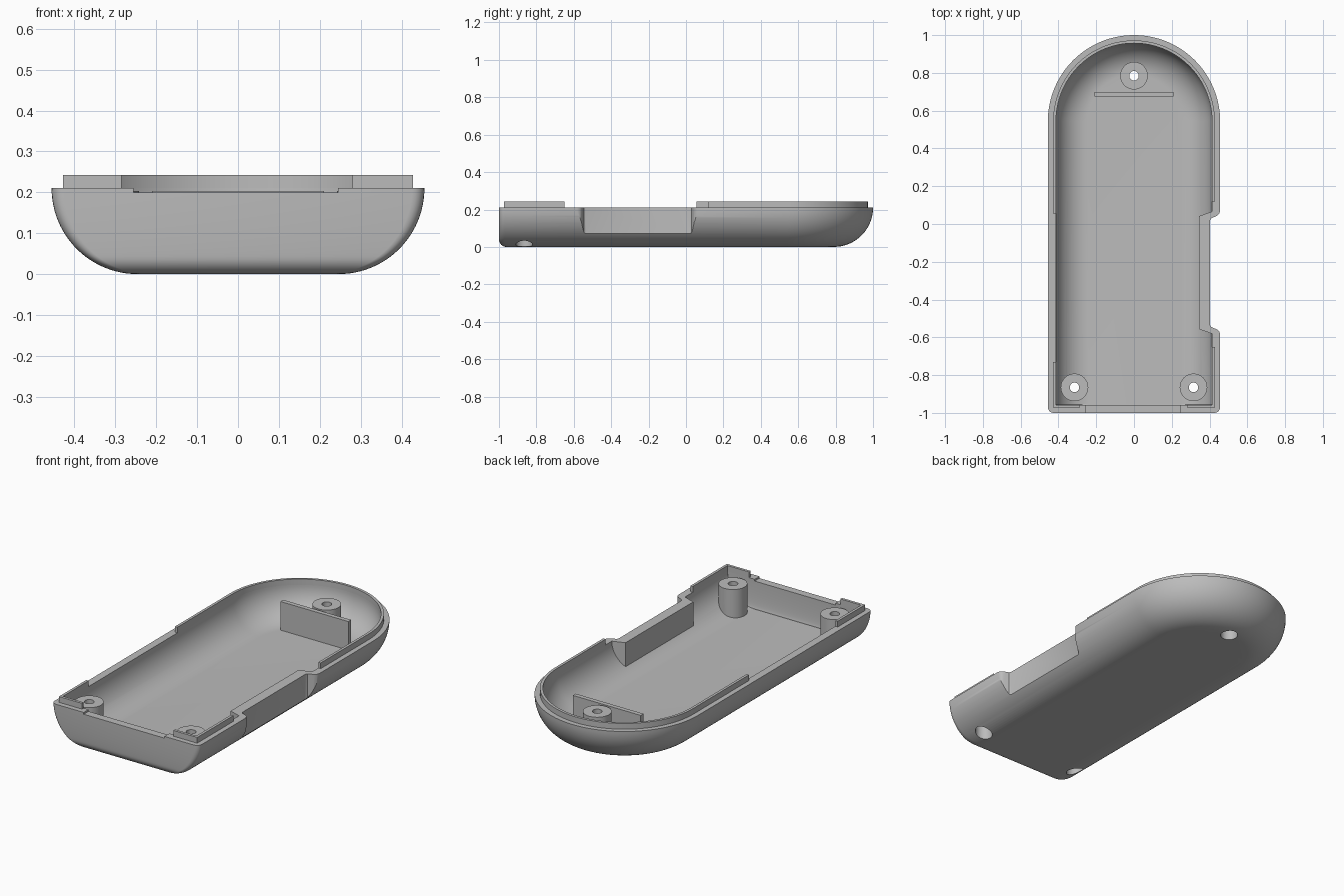
import bpy, bmesh, math

if "Cube" in bpy.data.objects:
    bpy.data.objects.remove(bpy.data.objects["Cube"])

HW, ARC_Y, RIM, CURVE = 0.456, 0.544, 0.21, 0.21   # half width, arc centre, rim height, belly radius
WALL = 0.043

grey = bpy.data.materials.new("plain_grey")
grey.diffuse_color = (0.5, 0.5, 0.5, 1)
grey.use_nodes = True
grey.node_tree.nodes["Principled BSDF"].inputs["Base Color"].default_value = grey.diffuse_color


def to_object(name, bm):
    bmesh.ops.recalc_face_normals(bm, faces=bm.faces)
    me = bpy.data.meshes.new(name)
    bm.to_mesh(me)
    bm.free()
    me.materials.append(grey)
    ob = bpy.data.objects.new(name, me)
    bpy.context.collection.objects.link(ob)
    return ob


def loft(name, rings):
    bm = bmesh.new()
    loops = [[bm.verts.new(p) for p in ring] for ring in rings]
    for a, b in zip(loops, loops[1:]):
        for i in range(len(a)):
            j = (i + 1) % len(a)
            bm.faces.new((a[i], a[j], b[j], b[i]))
    bm.faces.new(loops[0])
    bm.faces.new(loops[-1])
    return to_object(name, bm)


def prism(name, pts, z0, z1):
    return loft(name, [[(x, y, z) for x, y in pts] for z in (z0, z1)])


def cylinder(name, x, y, r, z0, z1, n=40):
    pts = [(x + r * math.cos(2 * math.pi * i / n), y + r * math.sin(2 * math.pi * i / n))
           for i in range(n)]
    return prism(name, pts, z0, z1)


def arc(cx, cy, r, a0, a1, n):
    return [(cx + r * math.cos(math.radians(a0 + (a1 - a0) * i / n)),
             cy + r * math.sin(math.radians(a0 + (a1 - a0) * i / n))) for i in range(n + 1)]


def body(name, inset, corner, front_r, top=RIM):
    """Round-backed tray solid, offset inwards by inset."""
    r, rings, steps = CURVE - inset, [], 24
    heights = [(RIM, 0.0)] if top > RIM else []
    for i in range(steps + 1):
        t = math.pi / 2 * i / steps
        heights.append((RIM - r * math.sin(t), r * (1 - math.cos(t))))
    if top > RIM:
        heights[0] = (top, 0.0)
    for z, d in heights:
        w = HW - inset - d
        h = max(0.0, front_r - (z - inset))
        front = -1 + inset + front_r - math.sqrt(max(0.0, front_r ** 2 - h ** 2))
        outline = arc(0, ARC_Y, w, 0, 180, 64)
        outline += arc(-w + corner, front + corner, corner, 180, 270, 5)
        outline += arc(w - corner, front + corner, corner, 270, 360, 5)
        rings.append([(x, y, z) for x, y in outline])
    return loft(name, rings)


def boolean(ob, tool, op='DIFFERENCE', keep=False):
    m = ob.modifiers.new("cut", 'BOOLEAN')
    m.operation, m.solver, m.object = op, 'EXACT', tool
    bpy.context.view_layer.objects.active = ob
    bpy.ops.object.modifier_apply(modifier=m.name)
    if not keep:
        bpy.data.objects.remove(tool, do_unlink=True)


# Cavity, leaving a thick pad behind the side recess
cavity = body("cavity_cutter", WALL, 0.004, 0.0, top=0.4)
pad = [(0.345, 0.042), (0.413, 0.066), (0.5, 0.066), (0.5, -0.581), (0.413, -0.581), (0.345, -0.557)]
boolean(cavity, prism("pad", pad, -0.1, 0.5))

# Tray shell
shell = body("shell", 0.0, 0.03, 0.04)
boolean(shell, cavity)

# Side recess with flared ends
half = [(0.403, 0.02), (0.408, 0.03), (0.425, 0.037), (0.44, 0.043), (0.451, 0.054), (0.457, 0.072), (0.6, 0.072)]
recess = half + [(x, -0.515 - y) for x, y in reversed(half)]
boolean(shell, prism("recess_cutter", recess, -0.1, 0.5))

# Shallow notch along the front rim
notch = [(-0.255, -1.1), (0.245, -1.1), (0.245, -0.9), (-0.255, -0.9)]
boolean(shell, prism("notch_cutter", notch, 0.2, 0.4))

# Inner solid that trims bosses and rib so they end within the wall
trim = body("trim_solid", 0.02, 0.01, 0.02)

# Screw bosses with bores and screw head pockets
parts = [shell]
for label, x, y in (("back", 0, 0.785), ("front_left", -0.315, -0.865), ("front_right", 0.315, -0.865)):
    boss = cylinder("screw_boss_" + label, x, y, 0.073, -0.05, 0.203)
    boolean(boss, trim, 'INTERSECT', keep=True)
    for r, z1 in ((0.025, 0.5), (0.045, 0.14)):
        for target in (shell, boss):
            boolean(target, cylinder("bore_cutter", x, y, r, -0.2, z1))
    parts.append(boss)

# Divider rib
rib = prism("divider_rib", [(-0.21, 0.675), (0.21, 0.675), (0.21, 0.7), (-0.21, 0.7)], -0.05, 0.203)
boolean(rib, trim, 'INTERSECT')
parts.append(rib)

# Raised locating lip: back arc and two front corners
O, I = HW - 0.028, HW - WALL
outer = [(O, 0.12)] + arc(0, ARC_Y, O, 0, 180, 64) + [(-O, 0.055)]
inner = [(I, 0.12)] + arc(0, ARC_Y, I, 0, 180, 64) + [(-I, 0.055)]
parts.append(prism("back_lip", outer + inner[::-1], RIM, 0.242))
fo, fi = -0.972, -1 + WALL
for label, s, y_end, x_end in (("left", -1, -0.73, 0.285), ("right", 1, -0.65, 0.28)):
    pts = [(O, y_end), (O, fo), (x_end, fo), (x_end, fi), (I, fi), (I, y_end)]
    parts.append(prism("front_lip_" + label, [(s * x, y) for x, y in pts], RIM, 0.242))

# Smooth the curved faces, keep hard edges
bpy.ops.object.select_all(action='DESELECT')
for ob in parts:
    ob.select_set(True)
bpy.context.view_layer.objects.active = shell
bpy.ops.object.shade_smooth_by_angle(angle=math.radians(30))
